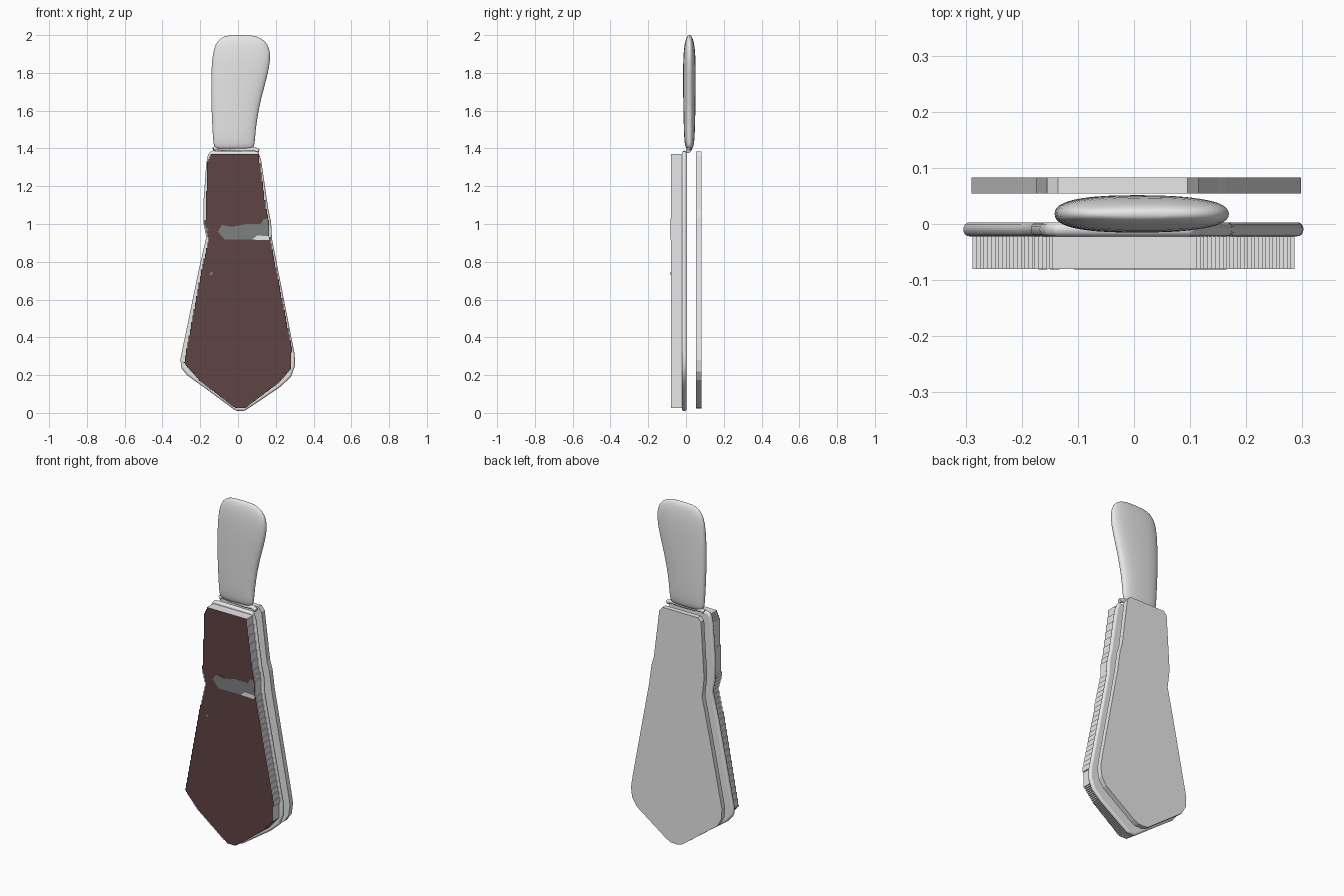
import bpy, bmesh, math

cube = bpy.data.objects.get("Cube")
if cube:
    bpy.data.objects.remove(cube, do_unlink=True)


def material(name, r, g, b):
    m = bpy.data.materials.new(name)
    m.use_nodes = True
    m.diffuse_color = (r, g, b, 1)
    m.node_tree.nodes["Principled BSDF"].inputs["Base Color"].default_value = (r, g, b, 1)
    return m


WHITE = material("off white", .8, .8, .8)
BROWN = material("dark brown", .115, .056, .056)
GREY = material("worn grey", .2, .22, .21)


def finish(name, bm, *mats):
    bmesh.ops.recalc_face_normals(bm, faces=bm.faces)
    mesh = bpy.data.meshes.new(name)
    bm.to_mesh(mesh)
    bm.free()
    for m in mats:
        mesh.materials.append(m)
    ob = bpy.data.objects.new(name, mesh)
    bpy.context.collection.objects.link(ob)
    return ob


def smooth(ob, degrees):
    bpy.ops.object.select_all(action='DESELECT')
    ob.select_set(True)
    bpy.context.view_layer.objects.active = ob
    bpy.ops.object.shade_smooth_by_angle(angle=math.radians(degrees))


def prism(name, outline, y0, y1, side, front=None):
    """Extrude an x/z outline from y0 back to y1, optionally recolouring the front."""
    bm = bmesh.new()
    face = bm.faces.new([bm.verts.new((x, y0, z)) for x, z in outline])
    ext = bmesh.ops.extrude_face_region(bm, geom=[face], use_keep_orig=True)
    for v in ext["geom"]:
        if isinstance(v, bmesh.types.BMVert):
            v.co.y = y1
    if front:
        for f in bm.faces:
            f.material_index = int(all(abs(v.co.y - y0) < 1e-5 for v in f.verts))
    return finish(name, bm, side, *([front] if front else []))


def stepped(outline, step=.0065):
    """Turn sloping edges into fine stairs."""
    out = []
    for (x0, z0), (x1, z1) in zip(outline, outline[1:] + outline[:1]):
        n = max(1, round(abs(x1 - x0) / step))
        for i in range(n):
            xa, xb = x0 + (x1 - x0) * i / n, x0 + (x1 - x0) * (i + 1) / n
            z = z0 + (z1 - z0) * i / n
            zn = z0 + (z1 - z0) * (i + 1) / n
            out.append((xa, z))
            if abs(xb - xa) > 1e-4 and abs(zn - z) > 1e-4:
                out.append((xa, zn))
    return out


# Front panel with brown face and stepped edges
panel = [(-.145, 1.37), (-.163, 1.33), (-.178, 1.02), (-.155, .93), (-.195, .76),
         (-.288, .27), (-.2, .17), (-.01, .025), (.04, .025), (.22, .16),
         (.28, .23), (.286, .32), (.165, .93), (.16, 1.02), (.145, 1.08), (.105, 1.37)]
prism("front_panel", stepped(panel), -.08, -.022, WHITE, BROWN)

# Worn marks on the front
marks = {
    "worn_band": (GREY, [(-.107, .96), (-.085, .995), (-.03, .985), (.04, 1.0), (.12, 1.0),
                         (.135, 1.025), (.158, 1.03), (.163, .935), (.1, .94), (.075, .917), (-.07, .917)]),
    "bright_chip": (WHITE, [(.075, .917), (.1, .94), (.163, .935), (.165, .915)]),
    "worn_edge": (GREY, [(-.164, .96), (-.17, .985), (-.155, .97)]),
    "worn_speck": (GREY, [(-.15, .73), (-.146, .745), (-.133, .745), (-.138, .73)]),
}
for name, (mat, pts) in marks.items():
    prism(name, pts, -.081, -.0795, mat)

# Round-edged middle plate forming the rim
rim = [(-.14, 1.388), (-.158, 1.37), (-.168, 1.32), (-.184, 1.1), (-.182, 1.0), (-.168, .93),
       (-.205, .77), (-.304, .29), (-.302, .24), (-.27, .2), (-.18, .135), (-.01, .01),
       (.035, .01), (.08, .04), (.22, .135), (.28, .19), (.302, .25), (.3, .31),
       (.18, .92), (.175, 1.01), (.16, 1.08), (.122, 1.34), (.105, 1.385)]
plate = prism("rim_plate", rim, -.022, .003, WHITE)
bev = plate.modifiers.new("round_edge", 'BEVEL')
bev.width, bev.segments = .011, 4
smooth(plate, 45)

# Flat back panel
back = [(-.135, 1.385), (-.155, 1.365), (-.175, 1.04), (-.162, .93), (-.205, .73),
        (-.29, .31), (-.288, .25), (-.26, .2), (-.03, .03), (0, .023), (.04, .025),
        (.07, .04), (.26, .175), (.29, .22), (.298, .28), (.285, .36), (.18, .92),
        (.165, 1.03), (.15, 1.08), (.115, 1.36), (.095, 1.385)]
prism("back_panel", back, .054, .083, WHITE)

# Handle: lofted rounded sections (height, left, right, half thickness)
rows = [(1.395, -.105, .065, .01), (1.405, -.13, .088, .022), (1.45, -.133, .09, .028),
        (1.55, -.139, .1, .031), (1.67, -.143, .124, .033), (1.78, -.143, .156, .034),
        (1.87, -.139, .174, .033), (1.93, -.129, .169, .029), (1.97, -.11, .145, .022),
        (1.993, -.08, .105, .013), (2.0, -.04, .06, .005)]
bm = bmesh.new()
rings, N = [], 24
for z, left, right, half in rows:
    ring = []
    for i in range(N):
        a = math.tau * i / N
        c, s = math.cos(a), math.sin(a)
        x = (left + right) / 2 + (right - left) / 2 * math.copysign(abs(c) ** .8, c)
        ring.append(bm.verts.new((x, .018 + half * math.copysign(abs(s) ** .8, s), z)))
    rings.append(ring)
for a, b in zip(rings, rings[1:]):
    for i in range(N):
        j = (i + 1) % N
        bm.faces.new((a[i], a[j], b[j], b[i]))
bm.faces.new(rings[0])
bm.faces.new(rings[-1])
handle = finish("handle", bm, WHITE)
sub = handle.modifiers.new("soft_form", 'SUBSURF')
sub.levels = sub.render_levels = 1
smooth(handle, 80)

# Collar bead where the handle meets the plate
curve = bpy.data.curves.new("collar", 'CURVE')
curve.dimensions = '3D'
curve.bevel_depth, curve.bevel_resolution, curve.use_fill_caps = .012, 3, True
path = [(-.13, .018, 1.395), (-.115, .022, 1.402), (-.06, .018, 1.396),
        (.03, .015, 1.393), (.085, .015, 1.396), (.11, .012, 1.386)]
spline = curve.splines.new('POLY')
spline.points.add(len(path) - 1)
for p, co in zip(spline.points, path):
    p.co = (*co, 1)
    p.radius = 1
spline.use_smooth = True
curve.materials.append(WHITE)
collar = bpy.data.objects.new("collar", curve)
bpy.context.collection.objects.link(collar)
